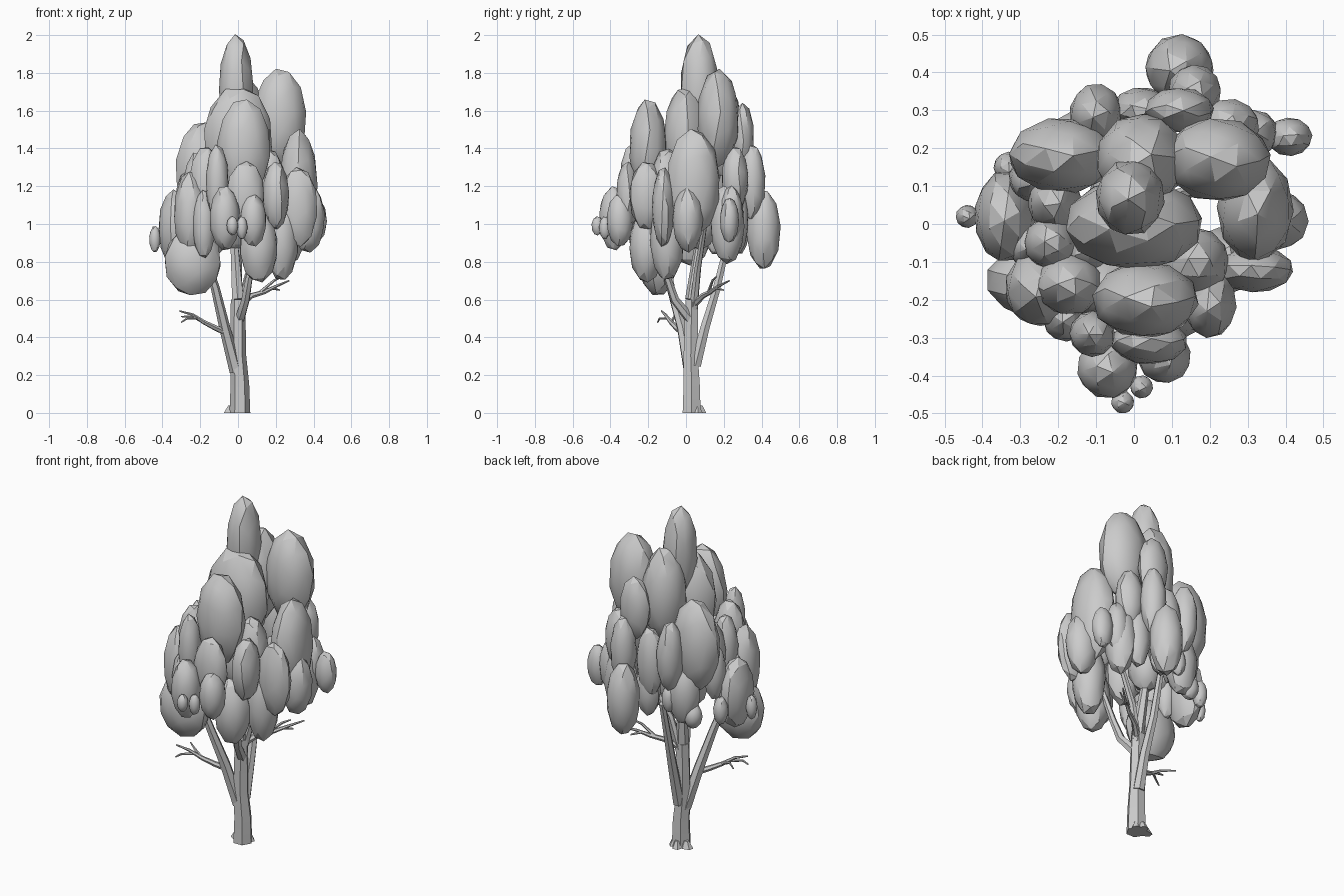
import bpy
import bmesh
import math
import random
from mathutils import Euler, Matrix, Vector

random.seed(4)
if "Cube" in bpy.data.objects:
    bpy.data.objects.remove(bpy.data.objects["Cube"], do_unlink=True)


def make_material(name, color):
    material = bpy.data.materials.new(name)
    material.use_nodes = True
    material.diffuse_color = color
    material.node_tree.nodes["Principled BSDF"].inputs["Base Color"].default_value = color
    return material


GREY = make_material("light grey", (.6, .6, .6, 1))


def add_object(name, mesh, angle):
    """Link a mesh as a named object, smooth it and keep its hard edges."""
    obj = bpy.data.objects.new(name, mesh)
    bpy.context.collection.objects.link(obj)
    mesh.materials.clear()
    mesh.materials.append(GREY)
    bpy.ops.object.select_all(action="DESELECT")
    obj.select_set(True)
    bpy.context.view_layer.objects.active = obj
    bpy.ops.object.shade_smooth_by_angle(angle=math.radians(angle))
    return obj


def leaf_clumps(name, clumps):
    """One object of upright faceted ellipsoids: (x, y, z), (rx, ry, rz)."""
    bm = bmesh.new()
    for centre, radii in clumps:
        tumble = Euler([random.uniform(0, math.tau) for axis in "xyz"]).to_matrix().to_4x4()
        stretch = Matrix.Diagonal((*radii, 1))
        bmesh.ops.create_icosphere(
            bm, subdivisions=2, radius=1.02,
            matrix=Matrix.Translation(centre) @ stretch @ tumble)
    mesh = bpy.data.meshes.new(name)
    bm.to_mesh(mesh)
    bm.free()
    return add_object(name, mesh, 24)


def branch(name, paths):
    """Tapered tubes through points: each path is (start radius, end radius, points)."""
    curve = bpy.data.curves.new(name + "_path", "CURVE")
    curve.dimensions = "3D"
    curve.bevel_depth = 1
    curve.bevel_resolution = 1
    curve.use_fill_caps = True
    for start, end, points in paths:
        spline = curve.splines.new("POLY")
        spline.points.add(len(points) - 1)
        for i, point in enumerate(points):
            t = i / (len(points) - 1)
            spline.points[i].co = (*point, 1)
            spline.points[i].radius = start + (end - start) * t
    helper = bpy.data.objects.new(name + "_path", curve)
    bpy.context.collection.objects.link(helper)
    bpy.context.view_layer.update()
    graph = bpy.context.evaluated_depsgraph_get()
    mesh = bpy.data.meshes.new_from_object(helper.evaluated_get(graph))
    mesh.name = name
    bpy.data.objects.remove(helper, do_unlink=True)
    return add_object(name, mesh, 40)


# Top of the crown
leaf_clumps("crown_top", [
    ((-.01, .07, 1.72), (.09, .1, .28)),
    ((.22, .17, 1.56), (.14, .11, .26)),
    ((.02, .17, 1.52), (.12, .12, .27)),
    ((0, 0, 1.45), (.18, .12, .28)),
    ((.03, -.2, 1.4), (.14, .1, .26)),
    ((-.19, .18, 1.28), (.14, .1, .26)),
    ((.12, .3, 1.46), (.09, .06, .18)),
])

# Front half of the crown
leaf_clumps("crown_front", [
    ((.2, -.21, 1.15), (.07, .09, .18)),
    ((-.17, -.16, 1.2), (.09, .08, .21)),
    ((-.25, -.17, 1.05), (.09, .1, .23)),
    ((.04, -.31, 1.15), (.1, .06, .18)),
    ((-.11, -.29, 1.22), (.06, .06, .2)),
    ((-.18, -.25, 1), (.06, .06, .18)),
    ((-.07, -.38, 1.03), (.08, .08, .17)),
    ((.08, -.35, 1.02), (.07, .07, .14)),
    ((-.03, -.47, .99), (.03, .03, .05)),
    ((.02, -.43, .98), (.03, .03, .06)),
    ((-.07, -.17, 1.1), (.1, .09, .2)),
    ((.16, -.1, 1.2), (.09, .09, .2)),
])

# Back half of the crown
leaf_clumps("crown_back", [
    ((.12, .41, .97), (.09, .09, .21)),
    ((.16, .35, 1.22), (.07, .07, .2)),
    ((-.1, .29, 1.23), (.07, .08, .2)),
    ((.02, .3, 1.17), (.08, .06, .2)),
    ((.25, .26, 1.24), (.08, .07, .17)),
    ((.32, .24, 1.05), (.06, .06, .15)),
    ((.2, .27, 1.02), (.07, .06, .18)),
    ((.41, .23, 1.02), (.06, .05, .12)),
    ((-.14, .22, 1), (.09, .08, .18)),
    ((-.2, .22, .88), (.05, .05, .07)),
    ((-.08, .27, .97), (.04, .04, .08)),
    ((.05, .28, 1), (.07, .06, .16)),
])

# Left and right flanks of the crown
leaf_clumps("crown_sides", [
    ((.32, .04, 1.22), (.1, .14, .28)),
    ((.37, .01, 1.03), (.09, .08, .18)),
    ((.32, -.12, 1.09), (.1, .06, .21)),
    ((.28, .22, 1), (.08, .09, .21)),
    ((-.34, .02, .98), (.08, .12, .2)),
    ((-.44, .02, .92), (.03, .03, .07)),
    ((-.33, .15, .92), (.04, .04, .08)),
    ((-.22, -.05, 1.18), (.07, .07, .2)),
    ((-.21, .06, 1.18), (.07, .08, .2)),
    ((-.12, -.07, 1.12), (.07, .07, .18)),
    ((-.27, .12, 1.12), (.06, .06, .16)),
    ((-.27, -.06, 1), (.06, .06, .16)),
])

# Lowest and inner clumps
leaf_clumps("crown_bottom", [
    ((-.24, -.15, .8), (.15, .1, .18)),
    ((.11, -.21, .88), (.1, .09, .19)),
    ((.23, -.1, .92), (.09, .09, .22)),
    ((-.02, .07, 1.04), (.1, .1, .18)),
])

# Trunk and main limbs
branch("trunk", [
    (.055, .038, [(.01, .03, 0), (.01, .03, .15), (0, .025, .3), (0, .03, .6)]),
    (.035, .01, [(0, .03, .6), (-.02, .07, .9), (-.01, .07, 1.5)]),
])
branch("main_limbs", [
    (.035, .018, [(-.01, .02, .22), (-.07, -.02, .45), (-.12, -.08, .66), (-.2, -.12, .9)]),
    (.033, .018, [(.01, .05, .25), (.01, .1, .45), (0, .16, .65), (0, .22, .9)]),
    (.028, .015, [(.01, .02, .5), (.04, -.06, .6), (.06, -.1, .72), (.11, -.13, .9)]),
    (.024, .014, [(.01, .04, .55), (.06, .06, .75), (.2, .1, 1)]),
])

# Bare twigs below the crown
branch("left_side_twigs", [
    (.018, .012, [(.01, .04, .57), (.07, .09, .62), (.14, .13, .64)]),
    (.012, .004, [(.14, .13, .64), (.2, .17, .67), (.27, .23, .7)]),
    (.01, .004, [(.12, .12, .64), (.19, .14, .7), (.23, .16, .72)]),
    (.008, .004, [(.18, .16, .66), (.22, .2, .65)]),
])
branch("right_side_twigs", [
    (.018, .012, [(-.05, -.01, .42), (-.12, -.05, .45), (-.18, -.08, .48)]),
    (.012, .004, [(-.18, -.08, .48), (-.24, -.11, .52), (-.31, -.13, .54)]),
    (.01, .004, [(-.18, -.08, .48), (-.24, -.06, .51), (-.3, -.01, .51)]),
    (.008, .004, [(-.22, -.1, .5), (-.27, -.14, .5), (-.3, -.15, .48)]),
])

# Root flare: low tapered wedges around the foot
bm = bmesh.new()
for degrees, reach in ((170, .09), (40, .06), (100, .07), (300, .05)):
    direction = Vector((math.cos(math.radians(degrees)), math.sin(math.radians(degrees)), 0))
    place = Matrix.Translation(Vector((.01, .04, .02)) + direction * reach / 2)
    turn = Matrix.Rotation(math.radians(degrees), 4, "Z")
    bmesh.ops.create_cone(
        bm, cap_ends=True, segments=6, radius1=1, radius2=.4, depth=.04,
        matrix=place @ turn @ Matrix.Diagonal((reach / 2, .03, 1, 1)))
roots = bpy.data.meshes.new("roots")
bm.to_mesh(roots)
bm.free()
add_object("roots", roots, 30)
